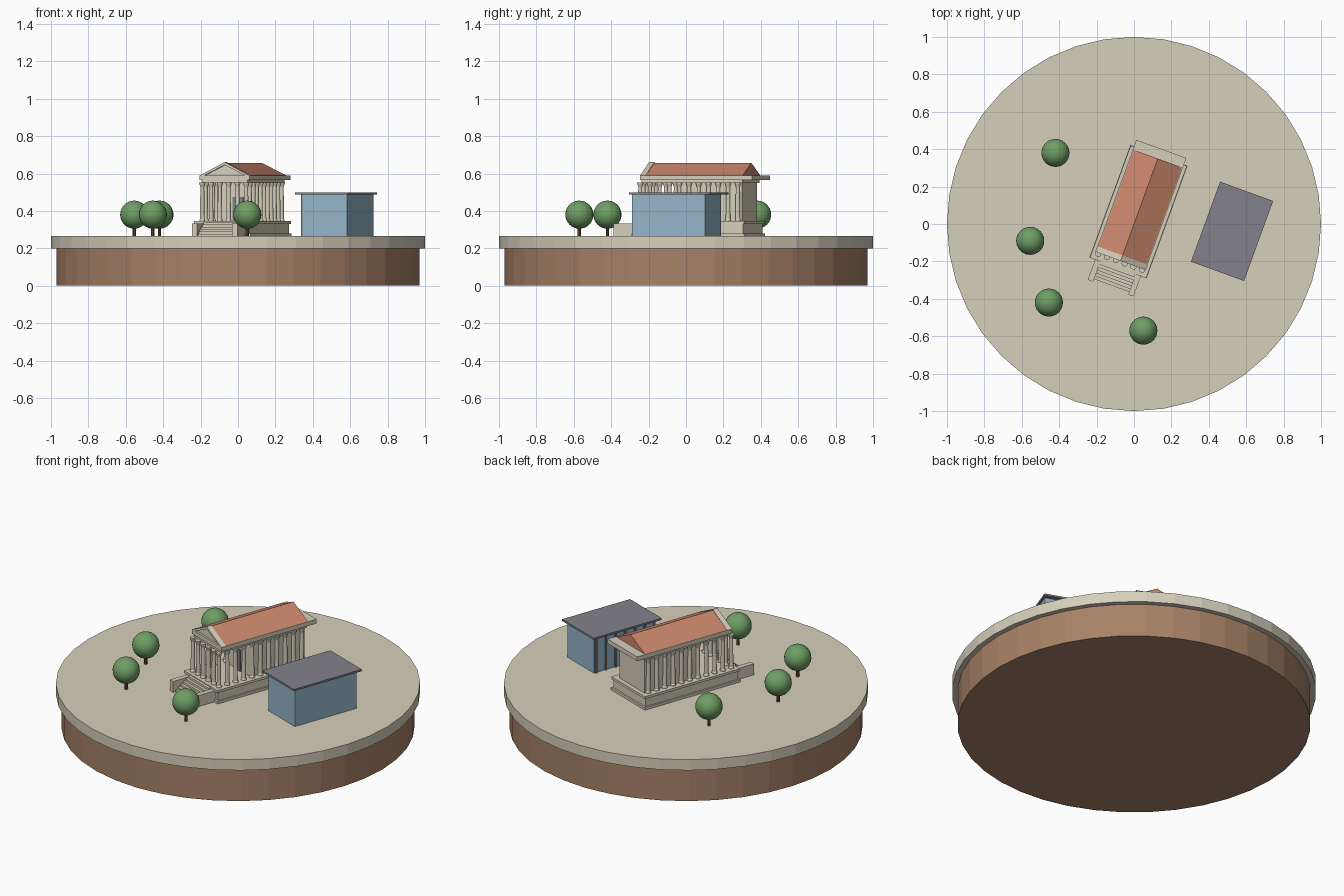
import bpy, bmesh
from math import radians, sin, cos, pi
from mathutils import Matrix

cube = bpy.data.objects.get("Cube")
if cube:
    bpy.data.objects.remove(cube, do_unlink=True)

GROUND = 0.265
TURN = radians(-20)   # both buildings share this heading


def material(name, r, g, b):
    lin = [((c / 255 + 0.055) / 1.055) ** 2.4 for c in (r, g, b)] + [1]
    m = bpy.data.materials.new(name)
    m.use_nodes = True
    m.diffuse_color = lin
    m.node_tree.nodes["Principled BSDF"].inputs["Base Color"].default_value = lin
    return m


stone = material("pale stone", 214, 207, 187)
earth = material("brown earth", 168, 130, 103)
tile = material("terracotta", 204, 135, 109)
glass = material("blue wall", 150, 181, 202)
slate = material("slate grey", 130, 130, 138)
leaf = material("leaf green", 110, 158, 101)
bark = material("bark brown", 112, 78, 54)


def finish(name, bm, mat, turn=0.0, smooth=False):
    bmesh.ops.recalc_face_normals(bm, faces=bm.faces)
    me = bpy.data.meshes.new(name)
    bm.to_mesh(me)
    bm.free()
    me.materials.append(mat)
    for p in me.polygons:
        p.use_smooth = smooth
    ob = bpy.data.objects.new(name, me)
    ob.rotation_euler.z = turn
    bpy.context.collection.objects.link(ob)
    return ob


def box(name, x, y, z, mat):
    """Box from three (low, high) ranges, in the turned building frame."""
    bm = bmesh.new()
    bmesh.ops.create_cube(bm, size=1)
    for v in bm.verts:
        v.co = [lo + (c + 0.5) * (hi - lo) for c, (lo, hi) in zip(v.co, (x, y, z))]
    return finish(name, bm, mat, TURN)


def gable(name, outline, y, mat):
    """Extrude an (x, z) outline along y."""
    bm = bmesh.new()
    face = bm.faces.new([bm.verts.new((x, y[0], z)) for x, z in outline])
    new = bmesh.ops.extrude_face_region(bm, geom=[face])["geom"]
    verts = [g for g in new if isinstance(g, bmesh.types.BMVert)]
    bmesh.ops.translate(bm, verts=verts, vec=(0, y[1] - y[0], 0))
    return finish(name, bm, mat, TURN)


def disc(name, radius, z0, z1, mat, sides, at=(0, 0)):
    bm = bmesh.new()
    bmesh.ops.create_cone(bm, cap_ends=True, segments=sides, radius1=radius,
                          radius2=radius, depth=z1 - z0,
                          matrix=Matrix.Translation((*at, (z0 + z1) / 2)))
    return finish(name, bm, mat)


def lathe(name, profile, mat, sides):
    bm = bmesh.new()
    rings = [[bm.verts.new((r * cos(2 * pi * i / sides), r * sin(2 * pi * i / sides), z))
              for i in range(sides)] for r, z in profile]
    for a, b in zip(rings, rings[1:]):
        for i in range(sides):
            j = (i + 1) % sides
            bm.faces.new((a[i], a[j], b[j], b[i]))
    bm.faces.new(rings[0])
    bm.faces.new(rings[-1])
    return finish(name, bm, mat, TURN)


# Round base
disc("earth_base", 0.97, 0, 0.2, earth, 40)
disc("ground_slab", 1.0, 0.2, GROUND, stone, 40)

# Temple podium with mouldings
box("podium_foot", (-0.163, 0.163), (-0.25, 0.39), (GROUND, 0.28), stone)
box("podium_body", (-0.153, 0.153), (-0.24, 0.38), (0.28, 0.33), stone)
box("podium_top", (-0.16, 0.16), (-0.25, 0.388), (0.33, 0.345), stone)

# Front stairs between two low walls
STEPS = 6
for i in range(STEPS):
    y0 = -0.35 + i * 0.1 / STEPS
    box("step", (-0.1, 0.1), (y0, -0.24), (GROUND, GROUND + (i + 1) * 0.075 / STEPS), stone)
for side in (-1, 1):
    edges = sorted((side * 0.1, side * 0.13))
    box("stair_wall", edges, (-0.365, -0.24), (GROUND, 0.332), stone)

# Inner hall and its door
box("hall", (-0.118, 0.118), (0, 0.362), (0.345, 0.565), stone)
box("door", (-0.03, 0.03), (-0.006, 0.002), (0.345, 0.475), slate)

# Columns: six across the front, eleven along each side
profile = [(0.016, 0.345), (0.016, 0.352), (0.0125, 0.357), (0.0105, 0.525),
           (0.011, 0.53), (0.0165, 0.547), (0.0165, 0.551)]
column = lathe("column", profile, stone, 12)
spots = [(-0.125 + 0.05 * i, -0.215) for i in range(6)]
spots += [(s * 0.125, -0.215 + 0.0555 * i) for s in (-1, 1) for i in range(1, 11)]
for k, (x, y) in enumerate(spots):
    ob = column if k == 0 else column.copy()
    if k:
        bpy.context.collection.objects.link(ob)
    ob.location = Matrix.Rotation(TURN, 3, 'Z') @ Matrix.Translation((x, y, 0)).translation

# Beams above the columns
box("architrave", (-0.13, 0.13), (-0.205, 0.37), (0.549, 0.564), stone)
box("cornice", (-0.142, 0.142), (-0.21, 0.427), (0.564, 0.59), stone)

# Roof and front pediment with raised rim
gable("roof", [(-0.142, 0.588), (0.142, 0.588), (0, 0.657)], (-0.18, 0.372), tile)
gable("pediment_panel", [(-0.135, 0.588), (0.135, 0.588), (0, 0.652)], (-0.198, -0.18), stone)
gable("pediment_rim", [(-0.144, 0.588), (0, 0.661), (0.144, 0.588),
                       (0.118, 0.588), (0, 0.646), (-0.118, 0.588)], (-0.21, -0.179), stone)

# Modern hall with flat roof and a mullioned side facing the temple
box("modern_hall", (0.392, 0.646), (-0.071, 0.343), (GROUND, 0.488), glass)
box("modern_roof", (0.355, 0.657), (-0.085, 0.37), (0.487, 0.498), slate)
for i in range(7):
    y = -0.06 + i * 0.065
    box("mullion", (0.383, 0.393), (y - 0.005, y + 0.005), (GROUND, 0.488), slate)

# Round trees
for x, y in ((-0.42, 0.38), (-0.555, -0.09), (-0.455, -0.42), (0.05, -0.57)):
    disc("tree_trunk", 0.009, GROUND, 0.33, bark, 8, (x, y))
    bm = bmesh.new()
    bmesh.ops.create_uvsphere(bm, u_segments=24, v_segments=16, radius=0.075,
                              matrix=Matrix.Translation((x, y, 0.38)))
    finish("tree_crown", bm, leaf, smooth=True)
